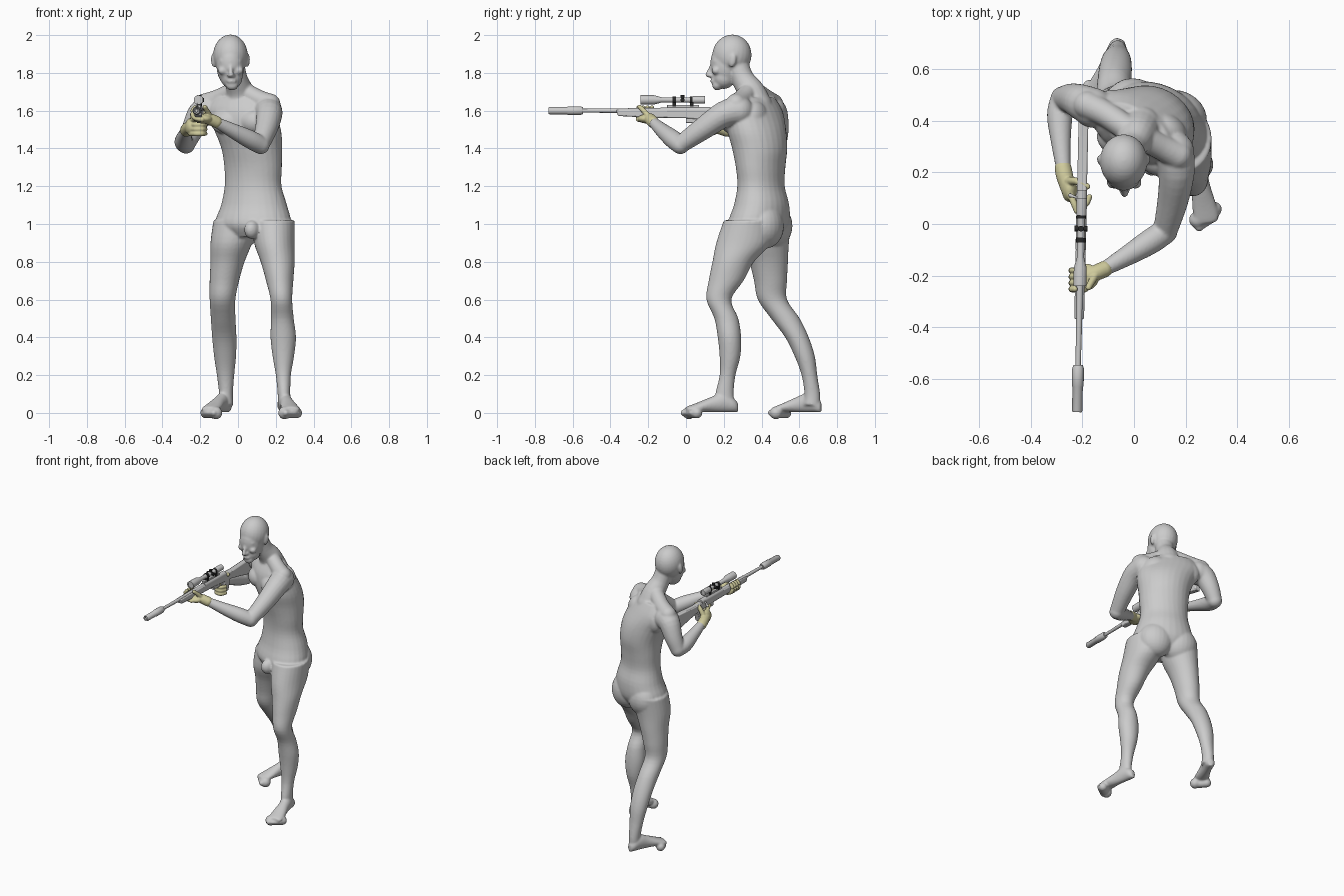
import bpy, bmesh
from math import sin, cos, pi, radians
from mathutils import Vector, Matrix


def material(name, rgb):
    m = bpy.data.materials.new(name)
    m.diffuse_color = (*rgb, 1)
    return m


def finish(bm, name, mat=None, voxel=None, smooth=4):
    bmesh.ops.recalc_face_normals(bm, faces=bm.faces)
    me = bpy.data.meshes.new(name)
    bm.to_mesh(me)
    bm.free()
    ob = bpy.data.objects.new(name, me)
    bpy.context.collection.objects.link(ob)
    if mat:
        me.materials.append(mat)
    if voxel:
        r = ob.modifiers.new("fuse", 'REMESH')
        r.mode, r.voxel_size, r.use_smooth_shade = 'VOXEL', voxel, True
        s = ob.modifiers.new("soften", 'SMOOTH')
        s.factor, s.iterations = 0.5, smooth
    else:
        bpy.ops.object.select_all(action='DESELECT')
        ob.select_set(True)
        bpy.context.view_layer.objects.active = ob
        bpy.ops.object.shade_smooth_by_angle(angle=radians(35))
    return ob


def resample(rows, n=4):
    out = []
    for i in range(len(rows) - 1):
        quad = [rows[max(0, min(len(rows) - 1, i + k))] for k in (-1, 0, 1, 2)]
        for s in range(n):
            t = s / n
            out.append(tuple(0.5 * (2 * b + (c - a) * t + (2 * a - 5 * b + 4 * c - d) * t * t
                                    + (3 * b - a - 3 * c + d) * t ** 3) for a, b, c, d in zip(*quad)))
    return out + [tuple(rows[-1])]


def loft(bm, rings):
    vs = [[bm.verts.new(p) for p in r] for r in rings]
    n = len(vs[0])
    for a, b in zip(vs, vs[1:]):
        for i in range(n):
            bm.faces.new((a[i], a[(i + 1) % n], b[(i + 1) % n], b[i]))
    bm.faces.new(vs[0])
    bm.faces.new(vs[-1])


def ring(c, u, v, n=28):
    return [c + u * cos(2 * pi * i / n) + v * sin(2 * pi * i / n) for i in range(n)]


def ball(bm, c, r, yaw=0, pitch=0):
    r = (r,) * 3 if isinstance(r, (int, float)) else r
    m = (Matrix.Translation(c) @ Matrix.Rotation(radians(yaw), 4, 'Z')
         @ Matrix.Rotation(radians(pitch), 4, 'X') @ Matrix.Diagonal((*r, 1)))
    bmesh.ops.create_uvsphere(bm, u_segments=24, v_segments=16, radius=1, matrix=m)


def limb(bm, rows):
    rows = resample(rows)
    pts = [Vector(r[:3]) for r in rows]
    rings = []
    for i, p in enumerate(pts):
        q = (pts[min(i + 1, len(pts) - 1)] - pts[max(i - 1, 0)]).to_track_quat('Z', 'Y')
        rings.append(ring(p, q @ Vector((rows[i][3], 0, 0)), q @ Vector((0, rows[i][3], 0)), 18))
    loft(bm, rings)
    ball(bm, pts[0], rows[0][3])
    ball(bm, pts[-1], rows[-1][3])


def stack(bm, rows):
    # horizontal ellipses: x, y, z, half width, half depth, yaw
    rings = []
    for x, y, z, a, b, yaw in resample(rows):
        w = radians(yaw)
        rings.append(ring(Vector((x, y, z)), Vector((cos(w), sin(w), 0)) * a, Vector((-sin(w), cos(w), 0)) * b))
    loft(bm, rings)


def leg(bm, rows):
    stack(bm, [((x0 + x1) / 2, (y0 + y1) / 2, z, (x1 - x0) / 2, (y1 - y0) / 2, 0) for z, x0, x1, y0, y1 in rows])


def foot(bm, heel, toe, inner):
    h, d = Vector((*heel, 0)), Vector((*toe, 0)) - Vector((*heel, 0))
    side = Vector((d.y, -d.x, 0)).normalized() * -inner
    rows = [(0, .016, .05), (.08, .032, .075), (.25, .035, .105), (.45, .037, .085),
            (.7, .047, .054), (.86, .047, .036), (.92, .038, .028)]
    loft(bm, [ring(h + d * t + Vector((0, 0, k / 2 + .003)), side * w, Vector((0, 0, k / 2)))
              for t, w, k in resample(rows)])
    for i in range(5):
        c = h + d * (.95 - .012 * i * i ** .5) + side * (-.034 + .0175 * i)
        size = .016 if i == 0 else .0115
        limb(bm, [(*(c - d * .1), size + .018, size), (*c, size + .001, size)])


# Body
bm = bmesh.new()
stack(bm, [(.085, .38, .93, .15, .11, -25), (.08, .385, 1.0, .21, .15, -25), (.085, .40, 1.1, .182, .138, -25),
           (.08, .397, 1.2, .157, .118, -25), (.08, .395, 1.3, .16, .122, -28), (.073, .39, 1.4, .168, .138, -30),
           (.05, .375, 1.5, .188, .142, -30), (.01, .37, 1.6, .20, .115, -30), (0, .37, 1.67, .15, .075, -30)])
ball(bm, (.17, .42, .99), (.115, .095, .12), -25)
ball(bm, (.01, .46, .99), (.12, .10, .12), -25)
ball(bm, (-.065, .32, 1.54), (.085, .06, .065), -30)
ball(bm, (.085, .25, 1.54), (.085, .06, .065), -30)
ball(bm, (-.06, .45, 1.56), (.09, .06, .09), -30)
ball(bm, (.12, .37, 1.56), (.09, .06, .09), -30)
ball(bm, (.075, .235, .97), (.04, .05, .05), -25)

# Legs and feet
leg(bm, [(1.02, .07, .30, .20, .46), (.9, .085, .30, .16, .45), (.8, .12, .30, .14, .36), (.7, .148, .293, .12, .305),
         (.6, .172, .287, .108, .24), (.5, .175, .295, .15, .277), (.4, .172, .307, .168, .292), (.3, .183, .297, .178, .288),
         (.2, .20, .28, .178, .262), (.1, .21, .277, .155, .252), (.04, .21, .28, .15, .26)])
leg(bm, [(1.02, -.13, .11, .30, .56), (.9, -.146, .075, .30, .545), (.8, -.146, .035, .335, .54), (.7, -.15, .006, .36, .535),
         (.6, -.15, -.014, .38, .535), (.5, -.144, -.013, .45, .602), (.4, -.137, -.008, .525, .65), (.3, -.127, -.01, .575, .682),
         (.2, -.112, -.02, .612, .695), (.1, -.10, -.027, .627, .71), (.04, -.10, -.025, .62, .71)])
foot(bm, (.235, .275), (.288, -.022), 1)
foot(bm, (-.052, .715), (-.165, .45), -1)

# Shoulders, neck and arms
limb(bm, [(-.03, .265, 1.86, .062), (-.01, .30, 1.77, .06), (.01, .345, 1.70, .074), (.02, .37, 1.62, .09)])
limb(bm, [(.01, .345, 1.715, .05), (.1, .30, 1.665, .05), (.17, .265, 1.635, .055)])
limb(bm, [(0, .35, 1.715, .05), (-.1, .42, 1.665, .05), (-.18, .46, 1.635, .055)])
limb(bm, [(.155, .28, 1.60, .078), (.165, .20, 1.58, .07), (.15, .09, 1.505, .06), (.12, -.03, 1.42, .047)])
limb(bm, [(.12, -.03, 1.418, .048), (.06, -.07, 1.45, .049), (-.03, -.125, 1.495, .039), (-.13, -.182, 1.547, .026)])
limb(bm, [(-.16, .45, 1.60, .078), (-.20, .47, 1.58, .07), (-.24, .485, 1.50, .059), (-.275, .485, 1.422, .048)])
limb(bm, [(-.275, .485, 1.42, .048), (-.287, .42, 1.435, .05), (-.283, .32, 1.465, .039), (-.272, .2, 1.50, .027)])

# Head
ball(bm, (-.04, .243, 1.893), (.092, .104, .11), 0, -12)
ball(bm, (-.04, .205, 1.835), (.074, .075, .11), 0, 10)
ball(bm, (-.034, .20, 1.775), (.058, .06, .06))
ball(bm, (-.031, .165, 1.735), (.033, .027, .028))
ball(bm, (-.04, .155, 1.862), (.058, .018, .014))
ball(bm, (-.034, .145, 1.757), (.026, .016, .015))
limb(bm, [(-.04, .142, 1.85, .009), (-.038, .126, 1.815, .011), (-.037, .118, 1.79, .015)])
for s in (-1, 1):
    ball(bm, (-.038 + s * .043, .16, 1.812), (.025, .024, .022))
    ball(bm, (-.04 + s * .028, .15, 1.84), (.014, .012, .009))
    ball(bm, (-.037 + s * .013, .132, 1.786), (.010, .011, .009))
    ball(bm, (-.04 + s * .09, .245, 1.866), (.012, .021, .037), s * -20, -10)
finish(bm, "body", voxel=.0065, smooth=6)

# Gloves
olive = material("olive", (.62, .59, .33))
bm = bmesh.new()
limb(bm, [(-.115, -.175, 1.54, .032), (-.15, -.19, 1.555, .031), (-.18, -.2, 1.558, .026)])
ball(bm, (-.185, -.205, 1.557), (.05, .052, .025))
for y in (-.252, -.228, -.204, -.18):
    limb(bm, [(-.19, y, 1.553, .013), (-.232, y, 1.563, .013), (-.242, y, 1.595, .012), (-.228, y, 1.618, .011)])
limb(bm, [(-.145, -.19, 1.56, .017), (-.162, -.22, 1.595, .014), (-.176, -.245, 1.62, .012)])
finish(bm, "front_glove", olive, .004, 3)

bm = bmesh.new()
limb(bm, [(-.274, .215, 1.495, .033), (-.268, .185, 1.505, .033), (-.255, .14, 1.515, .03)])
ball(bm, (-.25, .135, 1.515), (.03, .05, .046))
for z in (1.478, 1.502, 1.526):
    limb(bm, [(-.25, .115, z, .013), (-.225, .078, z, .013), (-.19, .075, z, .013), (-.172, .105, z, .011)])
limb(bm, [(-.25, .12, 1.545, .013), (-.232, .08, 1.555, .013), (-.222, .05, 1.555, .011)])
limb(bm, [(-.25, .165, 1.54, .017), (-.22, .165, 1.585, .014), (-.18, .145, 1.592, .012)])
finish(bm, "rear_glove", olive, .004, 3)


# Rifle, built along y and then placed as one line
def place(ob):
    ob.location, ob.rotation_euler = (-.204, 0, 0), (0, 0, -.022)
    return ob


def lathe(name, z, profile, mat=None, n=20):
    b = bmesh.new()
    loft(b, [ring(Vector((0, y, z)), Vector((r, 0, 0)), Vector((0, 0, r)), n) for y, r in profile])
    return place(finish(b, name, mat))


def slab(name, outline, width, bevel=.006):
    b = bmesh.new()
    f = b.faces.new([b.verts.new((-width / 2, y, z)) for y, z in outline])
    g = bmesh.ops.extrude_face_region(b, geom=[f])
    bmesh.ops.translate(b, verts=[v for v in g['geom'] if isinstance(v, bmesh.types.BMVert)], vec=(width, 0, 0))
    ob = place(finish(b, name))
    m = ob.modifiers.new("bevel", 'BEVEL')
    m.width, m.segments = bevel, 2


def box(name, y0, y1, z0, z1, width):
    slab(name, [(y0, z0), (y1, z0), (y1, z1), (y0, z1)], width, .002)


slab("stock", [(-.36, 1.572), (-.37, 1.605), (-.1, 1.607), (.12, 1.605), (.2, 1.60), (.40, 1.612), (.41, 1.50),
               (.25, 1.535), (.175, 1.55), (.155, 1.475), (.115, 1.48), (.12, 1.55), (0, 1.56), (-.2, 1.563)], .038)
lathe("barrel", 1.60, [(-.56, .010), (-.36, .012), (-.1, .016), (-.1, .02), (.13, .02)])
lathe("suppressor", 1.60, [(-.728, .009), (-.71, .009), (-.728, .017), (-.722, .02), (-.63, .02), (-.625, .023),
                           (-.56, .023), (-.545, .018), (-.545, .011)], n=16)
box("scope_rail", -.1, .07, 1.612, 1.63, .018)
box("magazine", .0, .07, 1.535, 1.565, .026)
lathe("scope", 1.657, [(-.236, .019), (-.24, .019), (-.24, .025), (-.17, .025), (-.13, .014), (.015, .014),
                       (.04, .020), (.10, .020), (.10, .016), (.094, .016)])
black = material("black", (.02, .02, .02))
for i, y in enumerate((-.062, .03)):
    lathe(f"scope_ring_{i}", 1.657, [(y - .009, .013), (y - .009, .0185), (y + .009, .0185), (y + .009, .013)], black)
    b = bmesh.new()
    bmesh.ops.create_cube(b, size=1, matrix=Matrix.Translation((0, y, 1.634)) @ Matrix.Diagonal((.026, .018, .024, 1)))
    place(finish(b, f"ring_base_{i}", black))

# Scope turrets and bolt handle
for name, c, axis in (("top_turret", (0, -.018, 1.672), 'Z'), ("side_turrets", (0, -.018, 1.657), 'Y')):
    b = bmesh.new()
    bmesh.ops.create_cone(b, cap_ends=True, segments=18, radius1=.011, radius2=.011, depth=.05 if axis == 'Y' else .022,
                          matrix=Matrix.Translation(c) @ Matrix.Rotation(pi / 2 if axis == 'Y' else 0, 4, 'Y'))
    place(finish(b, name, black))
b = bmesh.new()
limb(b, [(-.01, .10, 1.605, .005), (-.03, .105, 1.595, .005), (-.045, .11, 1.58, .008)])
place(finish(b, "bolt_handle"))
b = bmesh.new()
limb(b, [(0, .07, 1.56, .003), (0, .075, 1.535, .003), (0, .095, 1.528, .003), (0, .12, 1.535, .003)])
place(finish(b, "trigger_guard"))
